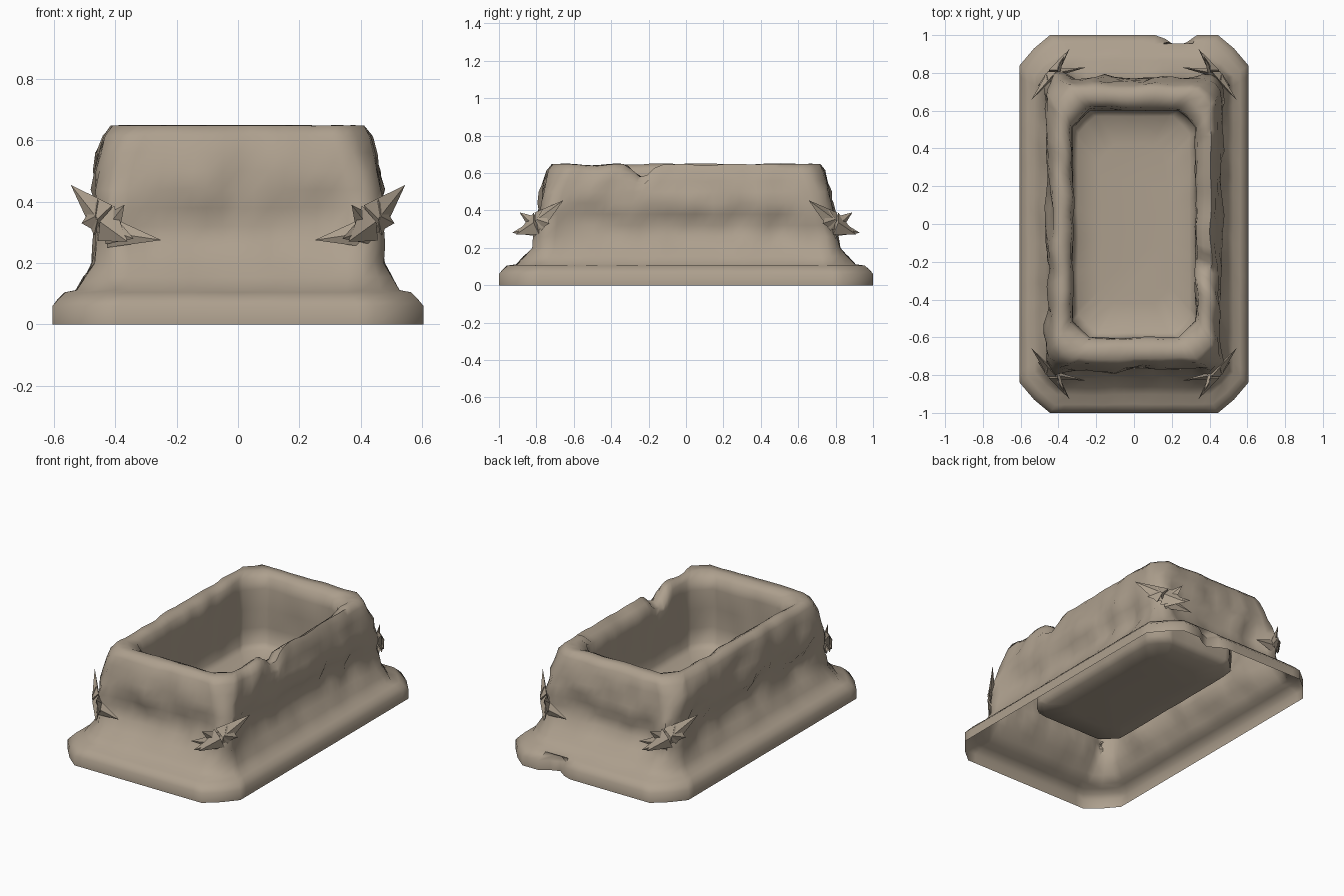
import bpy, bmesh, math
from mathutils import Vector, noise

if "Cube" in bpy.data.objects:
    bpy.data.objects.remove(bpy.data.objects["Cube"])

stone = bpy.data.materials.new("weathered_stone")
stone.diffuse_color = (0.42, 0.35, 0.27, 1)
stone.use_nodes = True
stone.node_tree.nodes["Principled BSDF"].inputs["Base Color"].default_value = stone.diffuse_color


def finish(bm, name, angle):
    bmesh.ops.recalc_face_normals(bm, faces=bm.faces[:])
    me = bpy.data.meshes.new(name)
    bm.to_mesh(me)
    bm.free()
    me.materials.append(stone)
    ob = bpy.data.objects.new(name, me)
    bpy.context.collection.objects.link(ob)
    bpy.ops.object.select_all(action='DESELECT')
    ob.select_set(True)
    bpy.context.view_layer.objects.active = ob
    bpy.ops.object.shade_smooth_by_angle(angle=math.radians(angle))
    return ob


def ring(hx, hy, c):
    """Chamfered rectangle, evenly sampled, always the same point count."""
    corners = [(hx, -hy + c), (hx, hy - c), (hx - c, hy), (-hx + c, hy),
               (-hx, hy - c), (-hx, -hy + c), (-hx + c, -hy), (hx - c, -hy)]
    counts = [30, 2, 16, 2, 30, 2, 16, 2]
    pts = []
    for i, n in enumerate(counts):
        a, b = Vector(corners[i]), Vector(corners[(i + 1) % 8])
        for k in range(n):
            p = a.lerp(b, k / n)
            if n == 2 and k == 1:      # round the chamfer a little
                p *= 1 + 0.06 * c
            pts.append(p)
    return pts


def bump(t, centre, width):
    return max(0.0, 1 - abs(t - centre) / width)


# profile: half width, half length, height, chamfer, roughness
profile = [
    (0.605, 1.0, 0.0, 0.16, 0), (0.605, 1.0, 0.06, 0.16, 0),
    (0.585, 0.98, 0.083, 0.155, 0.002), (0.562, 0.955, 0.105, 0.145, 0.003),
    (0.525, 0.905, 0.112, 0.12, 0.004), (0.50, 0.865, 0.155, 0.09, 0.005),
    (0.475, 0.825, 0.20, 0.07, 0.007), (0.470, 0.81, 0.26, 0.06, 0.014),
    (0.468, 0.80, 0.32, 0.06, 0.020), (0.472, 0.795, 0.38, 0.06, 0.022),
    (0.468, 0.782, 0.44, 0.06, 0.020), (0.456, 0.766, 0.50, 0.06, 0.018),
    (0.445, 0.75, 0.56, 0.07, 0.014), (0.430, 0.735, 0.615, 0.08, 0.010),
    (0.408, 0.712, 0.648, 0.08, 0.008), (0.37, 0.66, 0.650, 0.08, 0.008),
    (0.335, 0.615, 0.625, 0.09, 0.008), (0.326, 0.605, 0.56, 0.09, 0.008),
    (0.326, 0.605, 0.44, 0.09, 0.008), (0.326, 0.605, 0.32, 0.09, 0.006),
    (0.322, 0.60, 0.225, 0.09, 0.004), (0.295, 0.57, 0.195, 0.09, 0.002),
    (0.18, 0.42, 0.18, 0.07, 0.003),
]
# how deep the middle of each wall is hollowed under the bulge, by row
hollow = {6: 0.012, 7: 0.036, 8: 0.042, 9: 0.03, 10: 0.01}

# hollow trough: plinth, walls, rim and basin as one thin shell, open below
bm = bmesh.new()
rows = []
for j, (hx, hy, z, c, rough) in enumerate(profile):
    row = []
    for p in ring(hx, hy, c):
        v = Vector((p.x, p.y, z))
        # worn, lumpy carving
        n = noise.noise(v * 6) + 0.7 * noise.noise(v * 12 + Vector((5, 2, 9)))
        on_side, on_end = abs(p.x) > hx - c, abs(p.y) > hy - c
        d = Vector((p.x / hx if on_side else 0, p.y / hy if on_end else 0, 0))
        v += d * rough * n * 1.5
        # recessed wall middles, corners left standing as posts
        if on_side != on_end:
            t = abs(p.y) / (hy - c) if on_side else abs(p.x) / (hx - c)
            v -= d * hollow.get(j, 0) * min(1, (1 - t) * 3)
        if 12 <= j <= 16:
            v.z -= 0.02 * max(0, noise.noise(Vector((p.x * 5, p.y * 5, 3))))
        # broken notch and worn inner lip on the right rim
        if p.x > 0.25 and z > 0.54:
            v.z -= 0.085 * bump(p.y, -0.235, 0.085) * min(1, (z - 0.54) / 0.07)
            if j >= 15 and -0.2 < p.y < 0.5:
                v.z -= 0.03
        # chip in the back edge of the plinth
        if p.y > 0.9 and j <= 2:
            v.y -= 0.06 * min(1, 1.6 * bump(p.x, 0.23, 0.08))
        row.append(bm.verts.new(v))
    rows.append(row)
N = len(rows[0])
for a, b in zip(rows, rows[1:]):
    for i in range(N):
        k = (i + 1) % N
        bm.faces.new((a[i], a[k], b[k], b[i]))
bm.faces.new(rows[-1])
finish(bm, "stone_trough", 60)


# jagged thorny ornaments wrapping the four corners
def spike(bm, base, tip, r):
    base, tip = Vector(base), Vector(tip)
    axis = (tip - base).normalized()
    out = Vector((0.65, 0.75, 0.1))
    u = axis.cross(out).normalized()
    w = axis.cross(u)
    ringv = [bm.verts.new(base + u * r * a + w * r * 0.4 * b)
             for a, b in ((1, 0), (0, 1), (-1, 0), (0, -1))]
    t = bm.verts.new(tip)
    for i in range(4):
        bm.faces.new((ringv[i], ringv[(i + 1) % 4], t))
    bm.faces.new(ringv)


spikes = [  # base, tip, radius
    ((0.44, 0.79, 0.34), (0.545, 0.655, 0.455), 0.06),
    ((0.45, 0.78, 0.35), (0.51, 0.73, 0.33), 0.06),
    ((0.43, 0.80, 0.33), (0.36, 0.91, 0.27), 0.065),
    ((0.42, 0.80, 0.31), (0.34, 0.93, 0.28), 0.05),
    ((0.41, 0.80, 0.32), (0.37, 0.89, 0.39), 0.05),
    ((0.42, 0.80, 0.30), (0.25, 0.83, 0.275), 0.05),
]
for sy, end in ((-1, "front"), (1, "back")):
    for sx, side in ((-1, "left"), (1, "right")):
        bm = bmesh.new()
        for base, tip, r in spikes:
            spike(bm, base, tip, r)
        bmesh.ops.scale(bm, vec=(sx, sy, 1), verts=bm.verts[:])
        finish(bm, f"thorn_ornament_{end}_{side}", 35)
